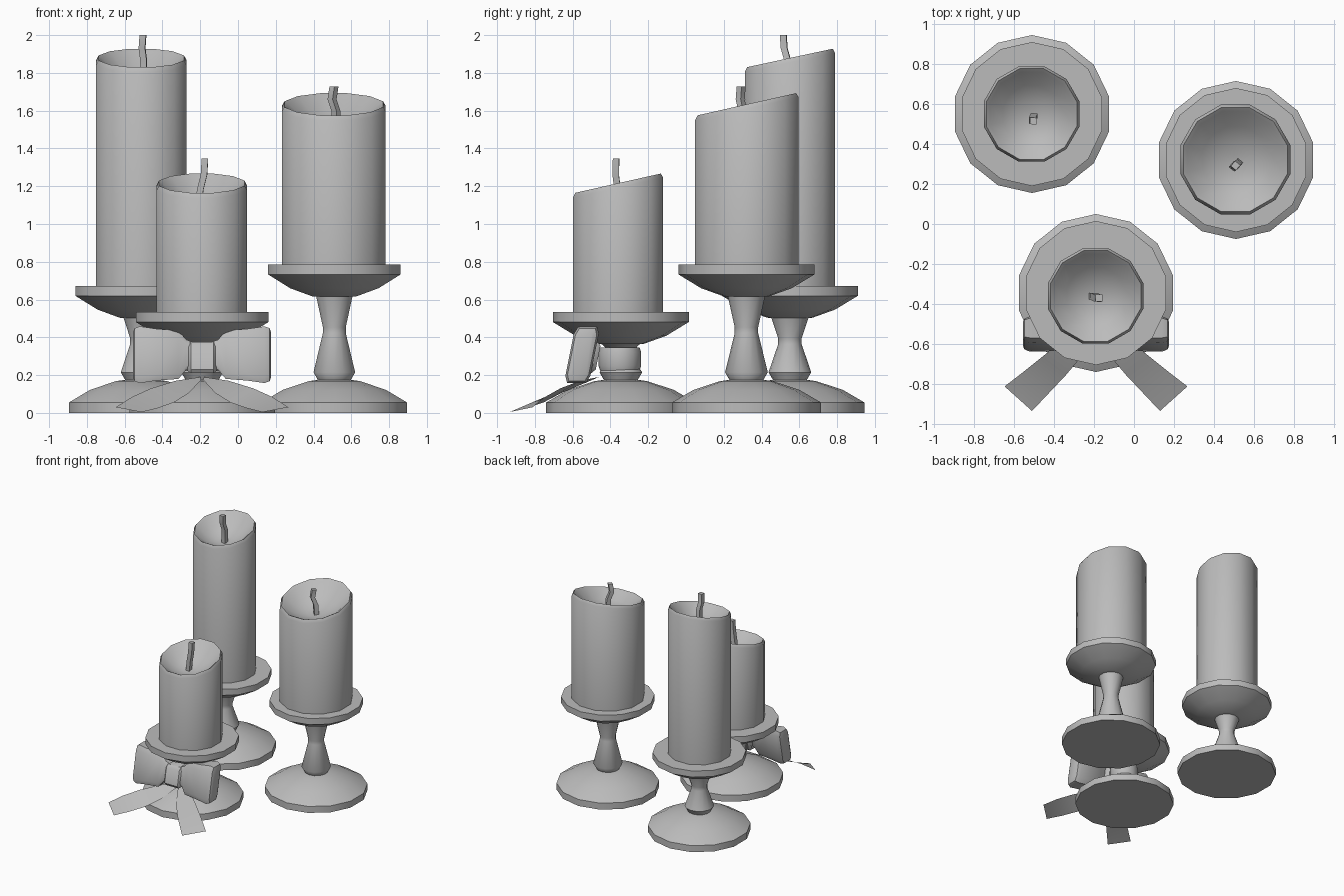
import bpy, bmesh, math
from mathutils import Vector

if "Cube" in bpy.data.objects:
    bpy.data.objects.remove(bpy.data.objects["Cube"])

gray = bpy.data.materials.new("plain gray")
gray.diffuse_color = (0.5, 0.5, 0.5, 1)
gray.use_nodes = True
gray.node_tree.nodes["Principled BSDF"].inputs["Base Color"].default_value = gray.diffuse_color


def finish(name, bm, angle=40):
    """Turn a bmesh into a smooth-shaded object."""
    bmesh.ops.recalc_face_normals(bm, faces=bm.faces)
    mesh = bpy.data.meshes.new(name)
    bm.to_mesh(mesh)
    bm.free()
    mesh.materials.append(gray)
    ob = bpy.data.objects.new(name, mesh)
    bpy.context.collection.objects.link(ob)
    bpy.ops.object.select_all(action='DESELECT')
    ob.select_set(True)
    bpy.context.view_layer.objects.active = ob
    bpy.ops.object.shade_smooth_by_angle(angle=math.radians(angle))
    return ob


def loft(name, rings, closed=True, angle=40):
    """Skin a list of point rings, capping both ends if closed."""
    bm = bmesh.new()
    rows = [[bm.verts.new(p) for p in ring] for ring in rings]
    n = len(rows[0])
    for a, b in zip(rows, rows[1:]):
        for i in range(n if closed else n - 1):
            j = (i + 1) % n
            bm.faces.new((a[i], a[j], b[j], b[i]))
    if closed:
        bm.faces.new(rows[0])
        bm.faces.new(rows[-1])
    return finish(name, bm, angle)


def lathe(name, center, profile, sides, slope=0.0, slant_from=1e9, turn=0.0):
    """Revolve (radius, z) points; those from index slant_from on lean up to the back."""
    rings = []
    for k, (r, z) in enumerate(profile):
        ring = []
        for i in range(sides):
            a = math.tau * i / sides + math.pi / 2 + turn
            x, y = r * math.cos(a), r * math.sin(a)
            lift = slope * y if k >= slant_from else 0
            ring.append((center[0] + x, center[1] + y, z + lift))
        rings.append(ring)
    return loft(name, rings, angle=45)


def holder(name, c, top):
    """Turned candle stand: domed foot, waisted stem and dish."""
    neck = 0.215 + (top - 0.385) * 0.52
    lathe(name, c, [
        (0.395, 0), (0.395, 0.055), (0.28, 0.122), (0.14, 0.168), (0.09, 0.175),
        (0.113, 0.215), (0.062, neck), (0.062, neck + 0.03), (0.098, top - 0.17),
        (0.12, top - 0.168), (0.24, top - 0.125), (0.36, top - 0.052),
        (0.36, top)], 14)


def candle(name, c, r, bottom, shoulder, slope):
    """Cylinder with a slanted, hollowed top."""
    lathe(name, c, [
        (r, bottom), (r, shoulder), (r * 0.95, shoulder + 0.024),
        (r * 0.88, shoulder + 0.012), (r * 0.6, shoulder - 0.055),
        (r * 0.25, shoulder - 0.085), (0.01, shoulder - 0.09)],
        12, slope, 1, math.pi / 12)


def wick(name, points, turn):
    """Square bent string."""
    rings = []
    for p in points:
        rings.append([Vector(p) + Vector((0.024 * math.cos(turn + k * math.pi / 2),
                                          0.024 * math.sin(turn + k * math.pi / 2), 0))
                      for k in range(4)])
    loft(name, rings)


# Stands
holder("tall_candle_holder", (-0.51, 0.55), 0.672)
holder("wide_candle_holder", (0.51, 0.32), 0.785)
holder("short_candle_holder", (-0.19, -0.345), 0.533)

# Candles
candle("tall_candle", (-0.512, 0.55), 0.247, 0.67, 1.855, 0.215)
candle("wide_candle", (0.507, 0.322), 0.284, 0.783, 1.61, 0.225)
candle("short_candle", (-0.192, -0.36), 0.247, 0.531, 1.192, 0.225)

# Wicks
wick("tall_wick", [(-0.5, 0.537, 1.76), (-0.5, 0.537, 1.87),
                   (-0.508, 0.52, 1.93), (-0.503, 0.515, 2.0)], 0.7)
wick("wide_wick", [(0.522, 0.305, 1.51), (0.518, 0.3, 1.6),
                   (0.498, 0.287, 1.66), (0.508, 0.292, 1.728)], 0.1)
wick("short_wick", [(-0.21, -0.362, 1.09), (-0.2, -0.362, 1.18),
                    (-0.18, -0.372, 1.26), (-0.175, -0.37, 1.348)], 0.75)

# Ribbon band around the short stem
lathe("ribbon_band", (-0.19, -0.35), [
    (0.07, 0.225), (0.105, 0.225), (0.113, 0.25), (0.113, 0.32),
    (0.105, 0.345), (0.07, 0.345)], 14)


def pillow_ring(x, half_h, half_t, z=0.308, y=-0.55):
    """Rounded rectangle across the bow, leaning forward at the bottom."""
    pts = [(-1, -0.75), (-0.75, -1), (0.75, -1), (1, -0.75),
           (1, 0.75), (0.75, 1), (-0.75, 1), (-1, 0.75)]
    return [(x, y + t * half_t + 0.2 * h * half_h, z + h * half_h) for t, h in pts]


# Bow loops, mirrored about the knot
for side, label in ((-1, "left"), (1, "right")):
    sections = [(0.03, 0.06, 0.045), (0.085, 0.08, 0.05), (0.125, 0.128, 0.06),
                (0.24, 0.137, 0.066), (0.33, 0.15, 0.066), (0.358, 0.14, 0.056),
                (0.366, 0.115, 0.04)]
    loft(label + "_bow_loop", [pillow_ring(-0.19 + side * x, h, t)
                               for x, h, t in sections])

    # Trailing ribbon end as a single curved sheet
    outer = [(0.01, -0.46, 0.19), (0.14, -0.56, 0.17), (0.27, -0.665, 0.13),
             (0.37, -0.745, 0.085), (0.457, -0.812, 0.03)]
    inner = [(0.005, -0.54, 0.175), (0.07, -0.66, 0.105), (0.15, -0.755, 0.055),
             (0.235, -0.845, 0.025), (0.32, -0.935, 0.004)]
    loft(label + "_ribbon_tail",
         [[(-0.19 + side * x, y, z) for x, y, z in pair] for pair in zip(outer, inner)],
         closed=False)

# Knot
loft("bow_knot", [pillow_ring(-0.19 + x, h, t, 0.293, -0.54)
                  for x, h, t in ((-0.078, 0.07, 0.055), (-0.06, 0.083, 0.075),
                                  (0.06, 0.083, 0.075), (0.078, 0.07, 0.055))])
